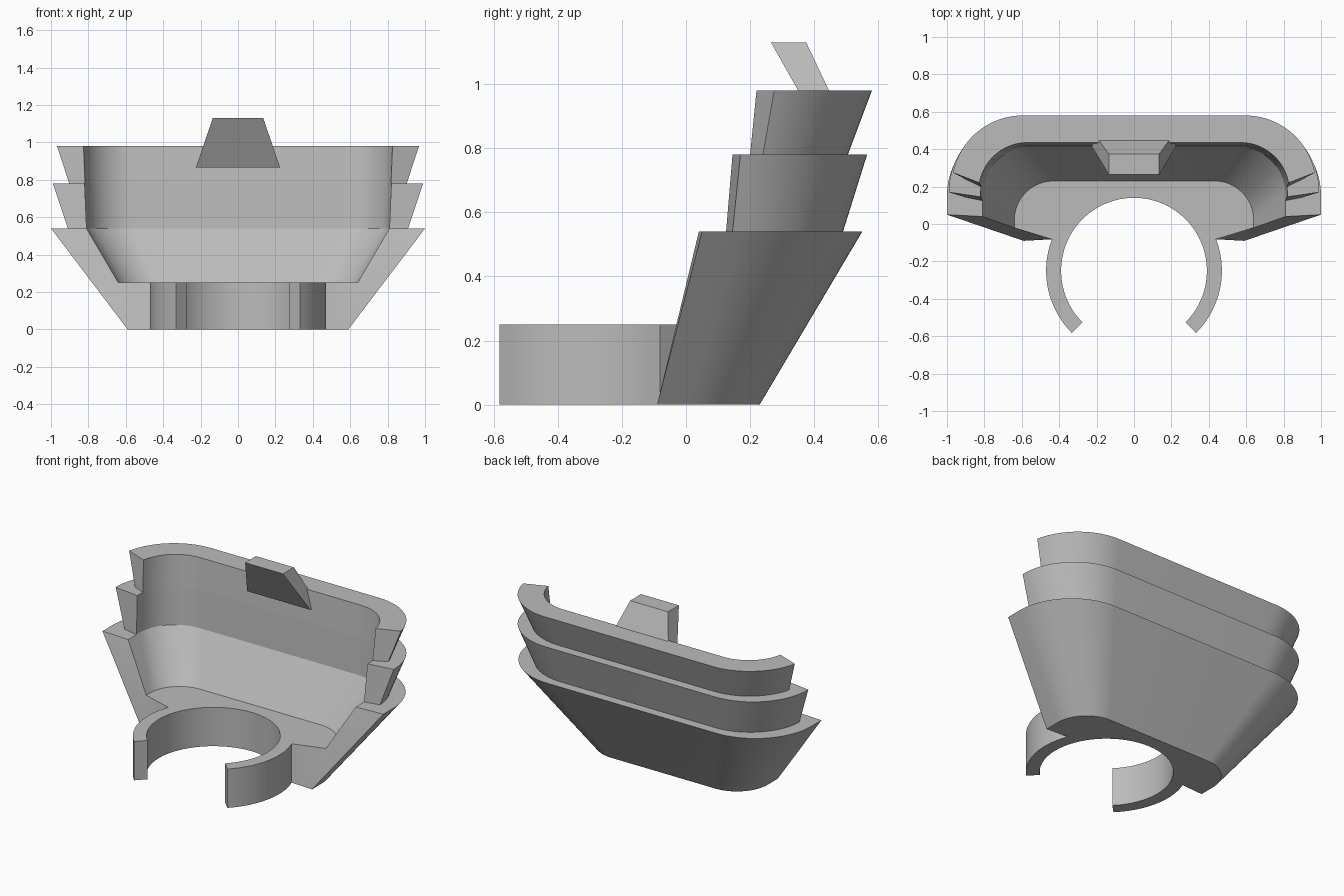
import bpy, bmesh
from math import sin, cos, asin, pi, radians

if "Cube" in bpy.data.objects:
    bpy.data.objects.remove(bpy.data.objects["Cube"])

grey = bpy.data.materials.new("plain grey")
grey.use_nodes = True
COLOUR = (0.5, 0.5, 0.5, 1)
grey.diffuse_color = COLOUR
grey.node_tree.nodes["Principled BSDF"].inputs["Base Color"].default_value = COLOUR
ARC = 20


def horseshoe(half, front, back, r, z):
    """U-shaped section, open at the front, with rounded back corners."""
    cx, cy = half - r, back - r
    if front > cy:
        a0 = asin((front - cy) / r)
        side = [(cx + r * cos(a), cy + r * sin(a))
                for a in (a0 + (pi / 2 - a0) * i / ARC for i in range(ARC + 1))]
    else:
        side = [(half, front)] + [
            (cx + r * cos(a), cy + r * sin(a))
            for a in (pi / 2 * i / (ARC - 1) for i in range(ARC))]
    return [(x, y, z) for x, y in side] + [(-x, y, z) for x, y in reversed(side)]


def arc(r, start, end, steps, z):
    """Arc of the clip, angles in degrees."""
    angles = [radians(start + (end - start) * i / steps) for i in range(steps + 1)]
    return [(r * cos(a), -0.25 + r * sin(a), z) for a in angles]


def add_verts(bm, points):
    return [bm.verts.new(p) for p in points]


def strip(bm, a, b):
    for i in range(len(a) - 1):
        bm.faces.new((a[i], a[i + 1], b[i + 1], b[i]))


def finish(bm, name):
    bmesh.ops.recalc_face_normals(bm, faces=bm.faces)
    mesh = bpy.data.meshes.new(name)
    bm.to_mesh(mesh)
    bm.free()
    mesh.materials.append(grey)
    obj = bpy.data.objects.new(name, mesh)
    bpy.context.collection.objects.link(obj)
    bpy.ops.object.select_all(action='DESELECT')
    obj.select_set(True)
    bpy.context.view_layer.objects.active = obj
    bpy.ops.object.shade_smooth_by_angle(angle=radians(25))


# Lower scoop: sloping wall, floor and open clip in one closed shell
bm = bmesh.new()
walls = [add_verts(bm, horseshoe(*s)) for s in (
    (0.59, -0.09, 0.23, 0.22, 0),
    (1.0, 0.05, 0.55, 0.4, 0.54),
    (0.81, 0.04, 0.41, 0.25, 0.54),
    (0.64, -0.02, 0.23, 0.21, 0.25))]
for a, b in zip(walls, walls[1:]):
    strip(bm, a, b)
for end in (0, -1):
    bm.faces.new([w[end] for w in walls])
clips = []
for z in (0, 0.25):
    clips.append(add_verts(bm, arc(0.47, 159, 225, 14, z)
                           + arc(0.39, 225, -45, 48, z)
                           + arc(0.47, -45, 21, 14, z)))
bottom = walls[0] + clips[0]
floor = walls[3] + clips[1]
bm.faces.new(bottom)
bm.faces.new(floor)
first = len(walls[0]) - 1
strip(bm, bottom[first:] + bottom[:1], floor[first:] + floor[:1])
finish(bm, "scoop_and_clip")

# Two flared collars stacked on the scoop
collars = {
    "middle_collar": ((0.91, 0.145, 0.49, 0.36, 0.54), (0.99, 0.17, 0.565, 0.39, 0.78),
                      (0.82, 0.145, 0.42, 0.25, 0.78), (0.81, 0.125, 0.41, 0.25, 0.54)),
    "upper_collar": ((0.915, 0.24, 0.505, 0.36, 0.78), (0.975, 0.275, 0.58, 0.38, 0.98),
                     (0.83, 0.22, 0.435, 0.26, 0.98), (0.82, 0.2, 0.42, 0.25, 0.78)),
}
for name, sections in collars.items():
    bm = bmesh.new()
    loops = [add_verts(bm, horseshoe(*s)) for s in sections]
    for a, b in zip(loops, loops[1:] + loops[:1]):
        strip(bm, a, b)
    for end in (0, -1):
        bm.faces.new([w[end] for w in loops])
    finish(bm, name)

# Tapered tab leaning forward over the back rim
bm = bmesh.new()
for half, front, back, z in ((0.225, 0.415, 0.5, 0.865), (0.135, 0.265, 0.375, 1.13)):
    for x in (-half, half):
        for y in (front, back):
            bm.verts.new((x, y, z))
bmesh.ops.convex_hull(bm, input=bm.verts)
bmesh.ops.dissolve_limit(bm, angle_limit=0.02, verts=bm.verts, edges=bm.edges)
finish(bm, "back_tab")
